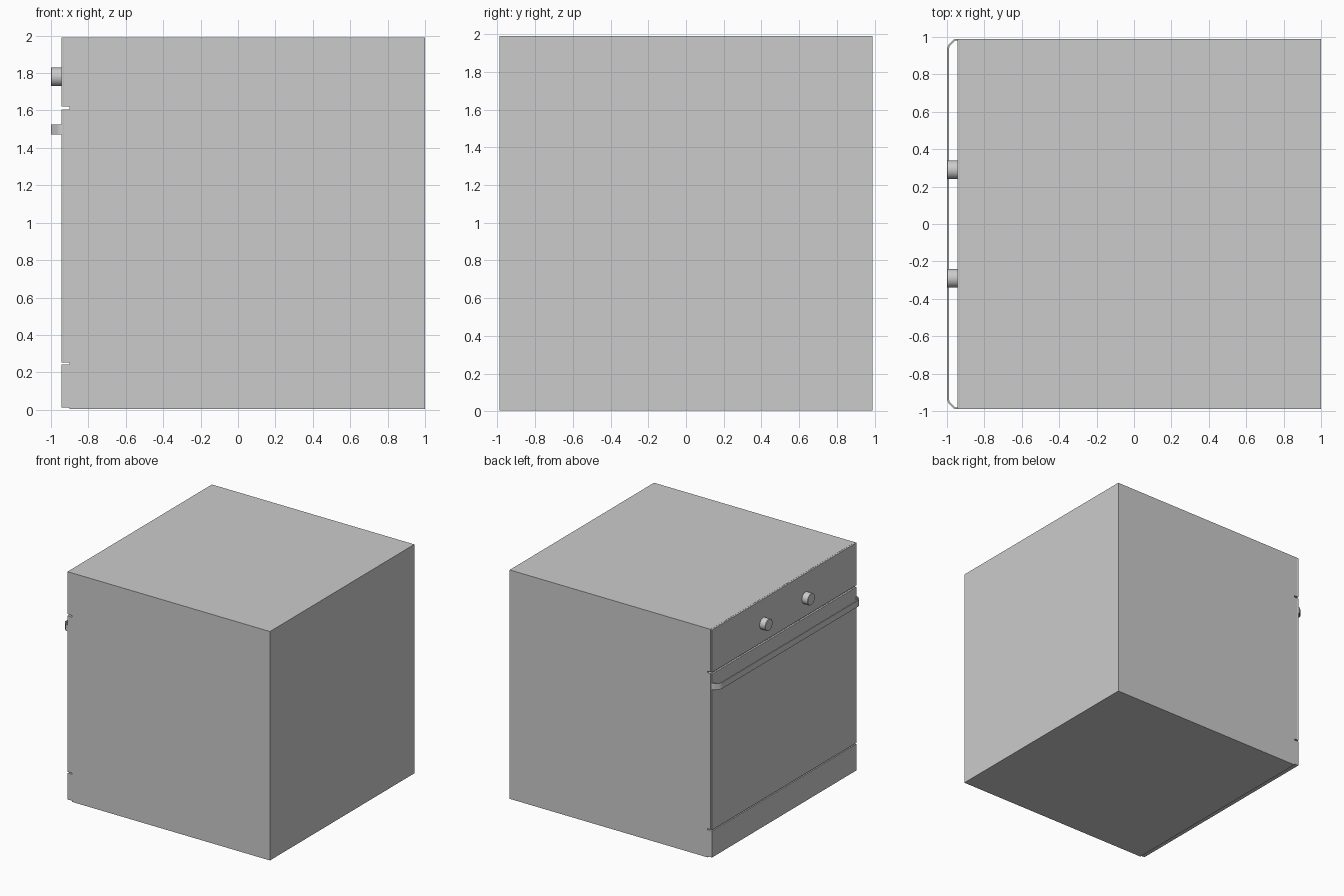
import bpy, bmesh, math

if "Cube" in bpy.data.objects:
    bpy.data.objects.remove(bpy.data.objects["Cube"])

W = 0.99  # half width across y


def box(name, x, y, z, bevel=0.0):
    """Box between (min, max) pairs on each axis."""
    bm = bmesh.new()
    bmesh.ops.create_cube(bm, size=1)
    for v in bm.verts:
        v.co = [r[0] if c < 0 else r[1] for c, r in zip(v.co, (x, y, z))]
    me = bpy.data.meshes.new(name)
    bm.to_mesh(me)
    bm.free()
    ob = bpy.data.objects.new(name, me)
    bpy.context.collection.objects.link(ob)
    if bevel:
        mod = ob.modifiers.new("edge_bevel", 'BEVEL')
        mod.width = bevel
        mod.segments = 2
    return ob


# Cabinet body
box("oven_body", (-0.9, 1.0), (-W, W), (0.003, 1.99))

# Control panel, door: backing plate plus a front plate; lower drawer in one piece
for name, z0, z1 in (("control_panel", 1.62, 1.99), ("door", 0.252, 1.606)):
    box(name + "_backing", (-0.93, -0.9), (-W, W), (z0, z1))
    box(name + "_front", (-0.945, -0.93), (-W, W), (z0, z1), 0.002)
box("lower_drawer", (-0.943, -0.9), (-W, W), (0.012, 0.242), 0.002)

# Control knobs
for side, y in (("left", 0.29), ("right", -0.29)):
    bpy.ops.mesh.primitive_cylinder_add(vertices=48, radius=0.05, depth=0.06,
                                        location=(-0.97, y, 1.78),
                                        rotation=(0, math.pi / 2, 0))
    knob = bpy.context.object
    knob.name = side + "_knob"
    mod = knob.modifiers.new("rim_bevel", 'BEVEL')
    mod.width = 0.002
    mod.limit_method = 'ANGLE'
    bpy.ops.object.shade_smooth_by_angle()

# Door handle: thin strap bent back to the door at both ends
outer = [(-0.943, 0.99), (-0.958, 0.989), (-0.966, 0.984), (-0.992, 0.957), (-1.0, 0.942)]
inner = [(-0.990, 0.940), (-0.985, 0.951), (-0.960, 0.976), (-0.954, 0.980), (-0.943, 0.981)]
# half outline mirrored so the loop runs outer side down, inner side back up
loop = (outer + [(x, -y) for x, y in reversed(outer)]
        + [(x, -y) for x, y in reversed(inner)] + inner)
bm = bmesh.new()
rings = [[bm.verts.new((x, y, z)) for x, y in loop] for z in (1.472, 1.526)]
n = len(loop)
half = n // 2
for i in range(n):
    j = (i + 1) % n
    bm.faces.new((rings[0][i], rings[0][j], rings[1][j], rings[1][i]))
# quad strips across the top and bottom edges of the strap
for ring in rings:
    for i in range(half - 1):
        bm.faces.new((ring[i], ring[i + 1], ring[n - 2 - i], ring[n - 1 - i]))
bmesh.ops.recalc_face_normals(bm, faces=bm.faces)
me = bpy.data.meshes.new("door_handle")
bm.to_mesh(me)
bm.free()
handle = bpy.data.objects.new("door_handle", me)
bpy.context.collection.objects.link(handle)
